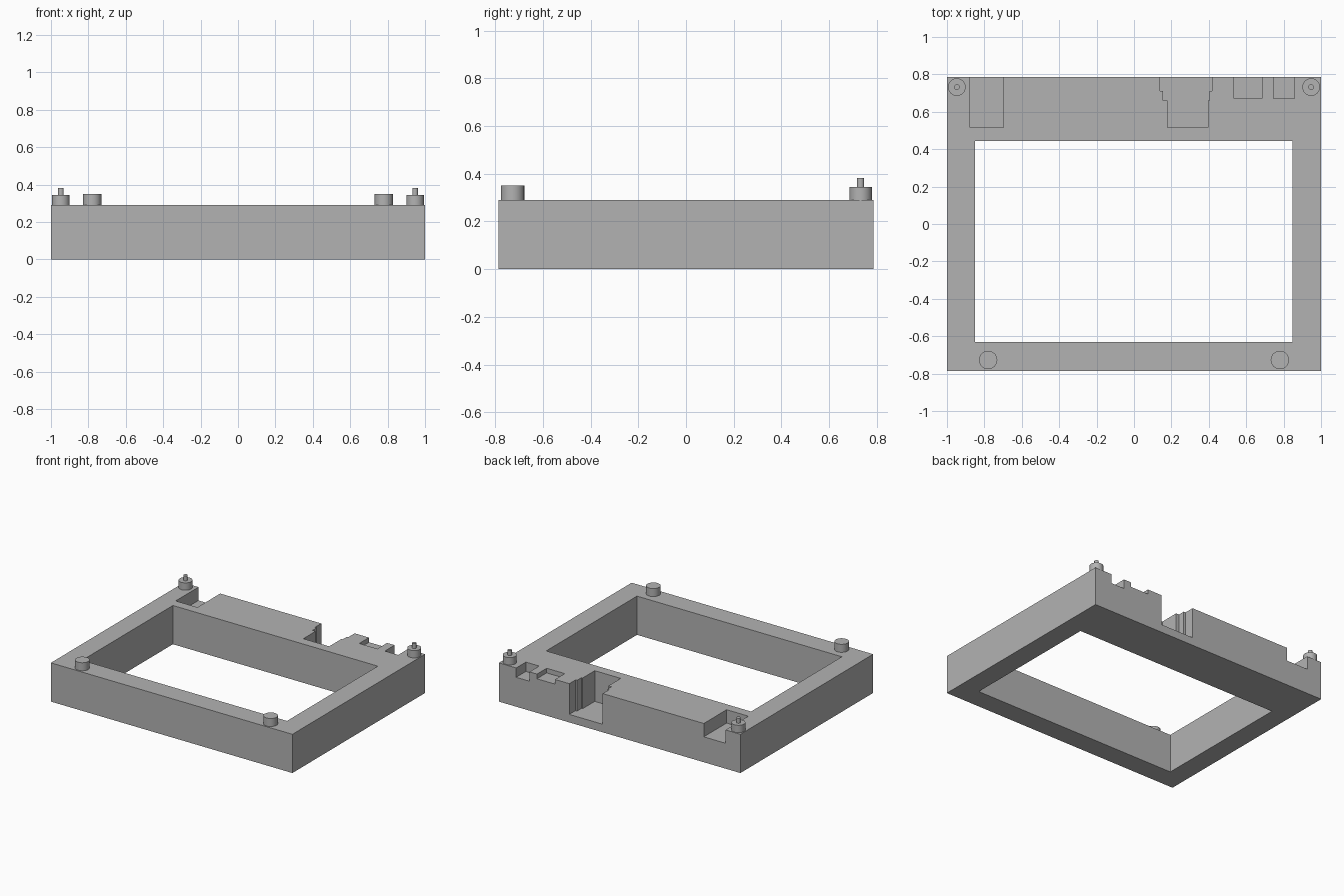
import bpy
import bmesh

cube = bpy.data.objects.get("Cube")
if cube:
    bpy.data.objects.remove(cube, do_unlink=True)

grey = bpy.data.materials.new("plain grey")
grey.use_nodes = True
grey.diffuse_color = (0.45, 0.45, 0.45, 1)
grey.node_tree.nodes["Principled BSDF"].inputs["Base Color"].default_value = grey.diffuse_color

BACK, TOP = 0.785, 0.29


def prism(name, outline, z0, z1):
    """Extrude a plan outline from z0 up to z1."""
    bm = bmesh.new()
    face = bm.faces.new([bm.verts.new((x, y, z0)) for x, y in outline])
    up = bmesh.ops.extrude_face_region(bm, geom=[face])["geom"]
    verts = [v for v in up if isinstance(v, bmesh.types.BMVert)]
    bmesh.ops.translate(bm, verts=verts, vec=(0, 0, z1 - z0))
    bmesh.ops.recalc_face_normals(bm, faces=bm.faces)
    mesh = bpy.data.meshes.new(name)
    bm.to_mesh(mesh)
    bm.free()
    mesh.materials.append(grey)
    ob = bpy.data.objects.new(name, mesh)
    bpy.context.collection.objects.link(ob)
    return ob


def rect(x0, x1, y0, y1):
    return [(x0, y0), (x1, y0), (x1, y1), (x0, y1)]


def cylinder(name, x, y, radius, z0, z1):
    bpy.ops.mesh.primitive_cylinder_add(vertices=48, radius=radius, depth=z1 - z0,
                                        location=(x, y, (z0 + z1) / 2))
    ob = bpy.context.object
    ob.name = name
    ob.data.materials.append(grey)
    bpy.ops.object.shade_smooth_by_angle()


# Rectangular frame
frame = prism("frame", rect(-1, 1, -BACK, BACK), 0, TOP)

# Window opening, and connector recesses open to the top and back
out = BACK + 0.1
stepped = [(0.18, 0.515), (0.395, 0.515), (0.395, 0.66), (0.405, 0.66),
           (0.405, 0.71), (0.417, 0.71), (0.417, out), (0.14, out),
           (0.14, 0.71), (0.155, 0.71), (0.155, 0.66), (0.18, 0.66)]
cuts = [
    ("window_cutter", rect(-0.85, 0.847, -0.63, 0.444), -0.1),
    ("right_recess_cutter", rect(-0.877, -0.697, 0.515, out), 0.19),
    ("stepped_recess_cutter", stepped, 0.06),
    ("shallow_recess_cutter", rect(0.535, 0.685, 0.67, out), 0.255),
    ("small_recess_cutter", rect(0.747, 0.857, 0.67, out), 0.22),
]
for name, outline, floor in cuts:
    cutter = prism(name, outline, floor, TOP + 0.1)
    cutter.hide_render = True
    cutter.hide_set(True)
    cutter.display_type = 'WIRE'
    mod = frame.modifiers.new(name, 'BOOLEAN')
    mod.operation = 'DIFFERENCE'
    mod.solver = 'EXACT'
    mod.object = cutter

# Bake the cuts, then drop the cutters
bpy.context.view_layer.update()
graph = bpy.context.evaluated_depsgraph_get()
cut_mesh = bpy.data.meshes.new_from_object(frame.evaluated_get(graph))
frame.modifiers.clear()
frame.data = cut_mesh
for name, *_ in cuts:
    bpy.data.objects.remove(bpy.data.objects[name], do_unlink=True)

# Standoffs: plain at the front, with locating pins at the back
for side, s in (("left", 1), ("right", -1)):
    cylinder(f"{side}_front_standoff", s * 0.78, -0.727, 0.049, TOP - 0.01, 0.35)
    cylinder(f"{side}_back_standoff", s * 0.947, 0.732, 0.047, TOP - 0.01, 0.345)
    cylinder(f"{side}_back_pin", s * 0.947, 0.732, 0.015, 0.335, 0.382)
